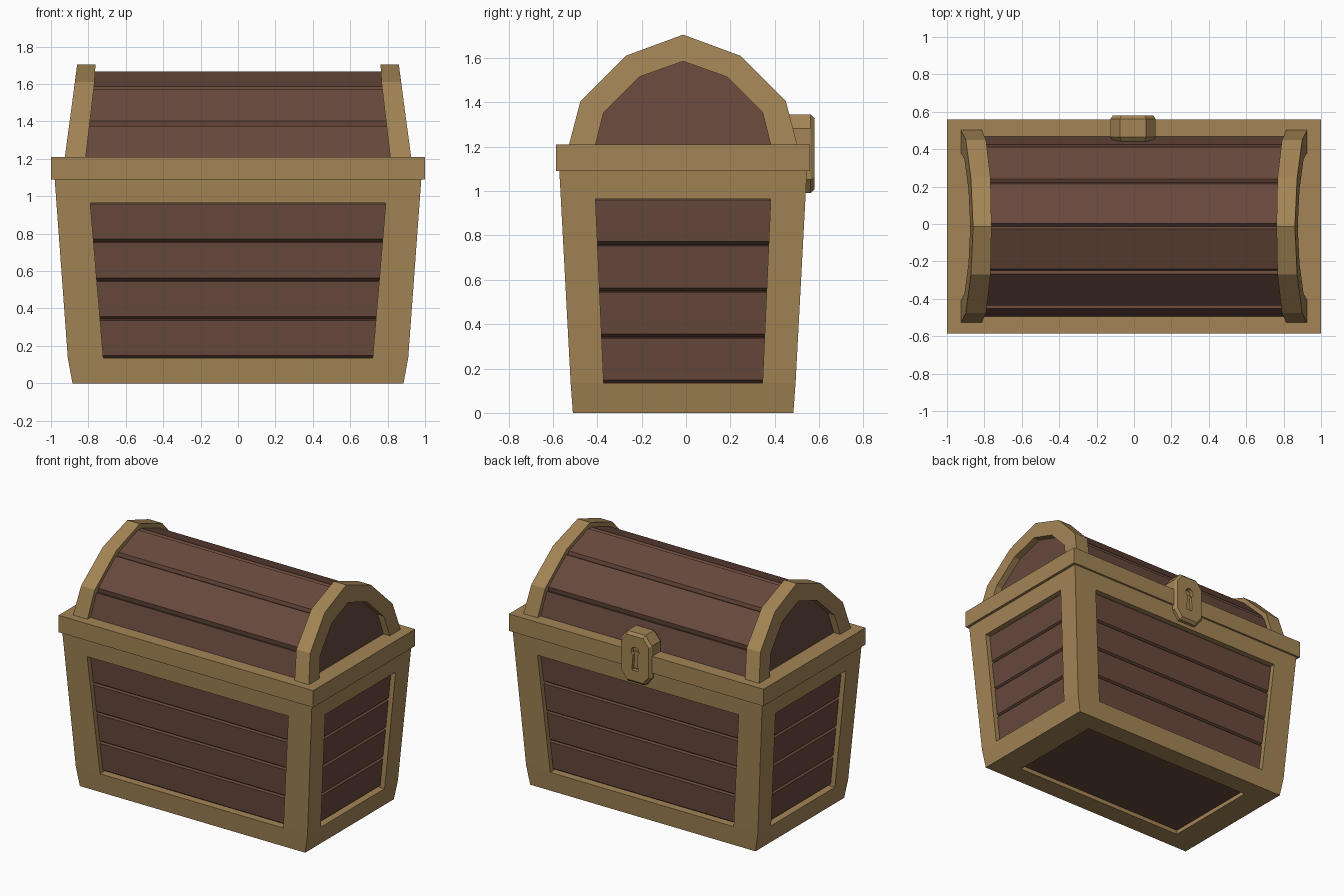
import bpy, bmesh, math

if "Cube" in bpy.data.objects:
    bpy.data.objects.remove(bpy.data.objects["Cube"])

CY = -0.013          # depth centre of the chest
RIM_Z, TOP_Z = 1.09, 1.21
GOLD, WOOD = 0, 1


def material(name, rgb):
    m = bpy.data.materials.new(name)
    m.use_nodes = True
    m.diffuse_color = (*rgb, 1)
    m.node_tree.nodes["Principled BSDF"].inputs["Base Color"].default_value = (*rgb, 1)
    return m


MATS = [material("tan trim", (0.37, 0.235, 0.092)),
        material("dark brown wood", (0.138, 0.066, 0.045))]


def finish(bm, name):
    bmesh.ops.remove_doubles(bm, verts=bm.verts, dist=0.0005)
    bmesh.ops.recalc_face_normals(bm, faces=bm.faces)
    mesh = bpy.data.meshes.new(name)
    bm.to_mesh(mesh)
    bm.free()
    for m in MATS:
        mesh.materials.append(m)
    ob = bpy.data.objects.new(name, mesh)
    bpy.context.collection.objects.link(ob)
    return ob


def face(bm, pts, mat=GOLD):
    bm.faces.new([bm.verts.new(p) for p in pts]).material_index = mat


def loft(bm, rings, mat=GOLD, closed=False):
    """Skin matching rings of points; cap the ends, or join last to first."""
    pairs = list(zip(rings, rings[1:]))
    if closed:
        pairs.append((rings[-1], rings[0]))
    else:
        face(bm, rings[0], mat)
        face(bm, rings[-1], mat)
    n = len(rings[0])
    for a, b in pairs:
        for i in range(n):
            j = (i + 1) % n
            face(bm, [a[i], a[j], b[j], b[i]], mat)


def lerp(table, z):
    """Piecewise linear lookup in [(z, value), ...]."""
    for (z0, v0), (z1, v1) in zip(table, table[1:]):
        if z <= z1:
            break
    return v0 + (v1 - v0) * (z - z0) / (z1 - z0)


# Body: tapered frame with a recessed plank panel on every side
OUTER = [[(0, 0.885), (0.135, 0.91), (RIM_Z, 0.98)],
         [(0, 0.497), (0.135, 0.507), (RIM_Z, 0.558)]]
OPENING = [[(0.135, 0.72), (0.965, 0.79)], [(0.135, 0.358), (0.965, 0.395)]]
LOW, HIGH, DEPTH = 0.135, 0.965, 0.035
bm = bmesh.new()


def side_point(axis, sign, u, z, depth):
    out = sign * (lerp(OUTER[1 - axis], z) - depth)
    return (u, out + CY, z) if axis == 0 else (out, u + CY, z)


for axis in (0, 1):
    for sign in (-1, 1):
        def outer(s, z):
            return side_point(axis, sign, s * lerp(OUTER[axis], z), z, 0)

        def inner(s, z, depth=0):
            return side_point(axis, sign, s * lerp(OPENING[axis], z), z, depth)

        # Flat frame
        face(bm, [outer(-1, 0), outer(1, 0), outer(1, LOW), inner(1, LOW),
                  inner(-1, LOW), outer(-1, LOW)])
        face(bm, [outer(-1, HIGH), inner(-1, HIGH), inner(1, HIGH), outer(1, HIGH),
                  outer(1, RIM_Z), outer(-1, RIM_Z)])
        for s in (-1, 1):
            face(bm, [outer(s, LOW), inner(s, LOW), inner(s, HIGH), outer(s, HIGH)])

        # Four planks, each with a chamfered lower edge
        step = (HIGH - LOW) / 4
        rows = []
        for k in range(4):
            z = LOW + k * step
            rows += [(z, DEPTH + 0.02), (z + 0.014, DEPTH), (z + step - 0.006, DEPTH)]
        rows.append((HIGH, DEPTH + 0.005))
        for (za, da), (zb, db) in zip(rows, rows[1:]):
            face(bm, [inner(-1, za, da), inner(1, za, da),
                      inner(1, zb, db), inner(-1, zb, db)], WOOD)

        # Reveal around the opening
        for z, d in (rows[0], rows[-1]):
            face(bm, [inner(-1, z), inner(1, z), inner(1, z, d), inner(-1, z, d)])
        for s in (-1, 1):
            face(bm, [inner(s, LOW), inner(s, HIGH)] + [inner(s, z, d) for z, d in rows[::-1]])


# Underside with recessed board, and closed top
def rect(hx, hy, z):
    return [(sx * hx, sy * hy + CY, z) for sx, sy in ((-1, -1), (1, -1), (1, 1), (-1, 1))]


base = [rect(OUTER[0][0][1], OUTER[1][0][1], 0), rect(0.69, 0.357, 0), rect(0.69, 0.357, 0.03)]
for a, b in zip(base, base[1:]):
    for i in range(4):
        j = (i + 1) % 4
        face(bm, [a[i], a[j], b[j], b[i]])
face(bm, base[-1], WOOD)
face(bm, rect(OUTER[0][-1][1], OUTER[1][-1][1], RIM_Z))
finish(bm, "chest_body")

# Rim
bm = bmesh.new()
loft(bm, [rect(1.0, 0.572, RIM_Z), rect(1.0, 0.572, TOP_Z)])
finish(bm, "rim")


def mirror_profile(half):
    return [(-y, z) for y, z in half] + [(y, z) for y, z in half[-2::-1]]


# Lid: plank vault with a groove at every ridge
ridge = mirror_profile([(0.484, 1.2), (0.435, 1.39), (0.243, 1.582), (0, 1.672)])
profile = [ridge[0]]
for prev, cur, nxt in zip(ridge, ridge[1:], ridge[2:]):
    for other in (prev, cur, nxt):
        if other is cur:
            profile.append((cur[0] * 0.965, cur[1] - 0.02))
        else:
            t = 0.016 / math.dist(cur, other)
            profile.append(tuple(c + (o - c) * t for c, o in zip(cur, other)))
profile.append(ridge[-1])

ARCH_OUT = [(1.2, 0.927), (1.61, 0.872), (1.705, 0.86)]
ARCH_IN = [(1.2, 0.815), (1.61, 0.767), (1.705, 0.762)]
bm = bmesh.new()
loft(bm, [[(s * (lerp(ARCH_OUT, z) - 0.05), y + CY, z) for y, z in profile]
          for s in (-1, 1)], WOOD)
finish(bm, "lid_planks")

# Arched end bands
band_out = mirror_profile([(0.517, 1.2), (0.463, 1.405), (0.258, 1.61), (0, 1.705)])
band_in = mirror_profile([(0.397, 1.2), (0.358, 1.355), (0.197, 1.515), (0, 1.585)])
for side, s in (("left", 1), ("right", -1)):
    bm = bmesh.new()
    loft(bm, [[(s * lerp(ARCH_OUT, zo), yo + CY, zo), (s * lerp(ARCH_IN, zo), yo + CY, zo),
               (s * lerp(ARCH_IN, zi), yi + CY, zi), (s * lerp(ARCH_OUT, zi), yi + CY, zi)]
              for (yo, zo), (yi, zi) in zip(band_out, band_in)])
    finish(bm, side + "_lid_band")

# Lock: bevelled octagonal block on the back
LOCK_X, LOCK_Z = -0.005, 1.168


def lock_ring(y, k):
    a, b, c, d = 0.12, 0.07, 0.177, 0.115
    pts = [(a, -d), (a, d), (b, c), (-b, c), (-a, d), (-a, -d), (-b, -c), (b, -c)]
    return [(LOCK_X + x * k, y, LOCK_Z + z * k) for x, z in pts]


bm = bmesh.new()
loft(bm, [lock_ring(0.44, 0.88), lock_ring(0.465, 1), lock_ring(0.562, 1), lock_ring(0.58, 0.9)])
lock = finish(bm, "lock")

# Keyhole: round top with a flared slot, cut into the lock
hole = [(0.032 * math.sin(math.radians(a)), 0.05 + 0.032 * math.cos(math.radians(a)))
        for a in range(-150, 151, 30)]
hole += [(0.024, -0.085), (-0.024, -0.085)]
bm = bmesh.new()
loft(bm, [[(LOCK_X + x, y, LOCK_Z + z) for x, z in hole] for y in (0.55, 0.62)])
cutter = finish(bm, "keyhole_cutter")
cutter.hide_render = True
cut = lock.modifiers.new("keyhole", 'BOOLEAN')
cut.operation = 'DIFFERENCE'
cut.object = cutter
bpy.context.view_layer.objects.active = lock
bpy.ops.object.modifier_apply(modifier=cut.name)
bpy.data.objects.remove(cutter)
